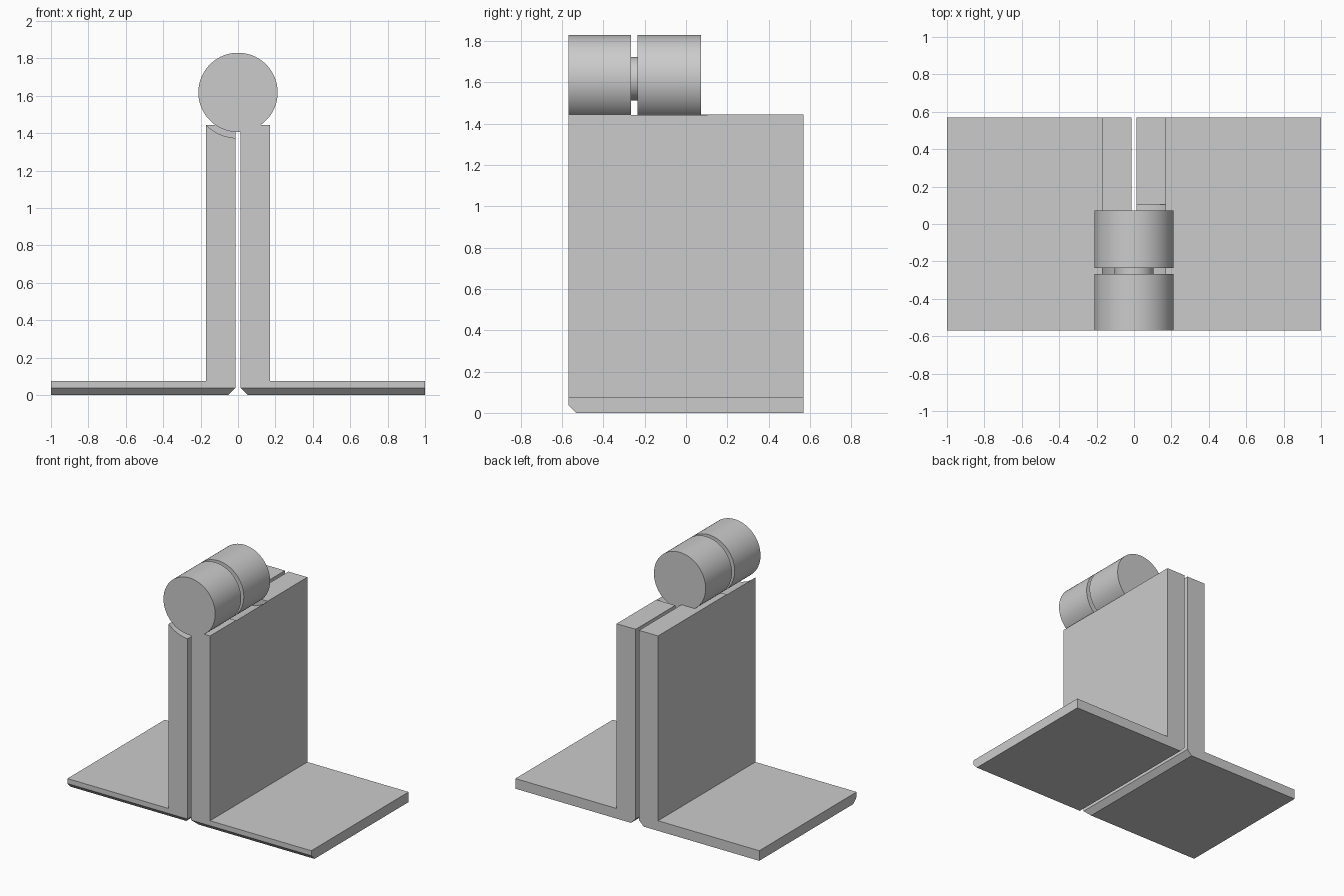
import bpy, bmesh, math
from mathutils import Vector, Matrix

cube = bpy.data.objects.get("Cube")
if cube:
    bpy.data.objects.remove(cube, do_unlink=True)

HALF_DEPTH = 0.57
AXIS_Z = 1.618
BARREL_R = 0.212
GROOVE_R = 0.244
PIN_R = 0.105
CHAMFER = 0.038

grey = bpy.data.materials.new("plain_grey")
grey.use_nodes = True
colour = (0.6, 0.6, 0.6, 1)
grey.diffuse_color = colour
grey.node_tree.nodes["Principled BSDF"].inputs["Base Color"].default_value = colour


def finish(bm, name):
    bmesh.ops.recalc_face_normals(bm, faces=bm.faces)
    mesh = bpy.data.meshes.new(name)
    bm.to_mesh(mesh)
    bm.free()
    mesh.materials.append(grey)
    obj = bpy.data.objects.new(name, mesh)
    bpy.context.collection.objects.link(obj)
    return obj


def rod(name, radius, y0, y1):
    """Cylinder along y on the hinge axis."""
    bm = bmesh.new()
    place = Matrix.Translation((0, (y0 + y1) / 2, AXIS_Z)) @ Matrix.Rotation(math.pi / 2, 4, 'X')
    bmesh.ops.create_cone(bm, cap_ends=True, segments=96, radius1=radius,
                          radius2=radius, depth=y1 - y0, matrix=place)
    return finish(bm, name)


def smooth(obj):
    bpy.ops.object.select_all(action='DESELECT')
    obj.select_set(True)
    bpy.context.view_layer.objects.active = obj
    bpy.ops.object.shade_smooth_by_angle(angle=math.radians(25))


def bracket(name, side, groove_span):
    # L profile with a chamfered inner heel, extruded along y
    profile = [(0.014 + CHAMFER, 0), (1, 0), (1, 0.075), (0.17, 0.075),
               (0.17, 1.445), (0.014, 1.445), (0.014, CHAMFER)]
    bm = bmesh.new()
    face = bm.faces.new([bm.verts.new((side * x, -HALF_DEPTH, z)) for x, z in profile])
    moved = bmesh.ops.extrude_face_region(bm, geom=[face])["geom"]
    bmesh.ops.translate(bm, vec=(0, 2 * HALF_DEPTH, 0),
                        verts=[v for v in moved if isinstance(v, bmesh.types.BMVert)])
    # Chamfer along the front bottom edge
    bmesh.ops.bisect_plane(bm, geom=bm.verts[:] + bm.edges[:] + bm.faces[:],
                           plane_co=Vector((0, -HALF_DEPTH, CHAMFER)),
                           plane_no=Vector((0, -1, -1)), clear_outer=True)
    bmesh.ops.holes_fill(bm, edges=[e for e in bm.edges if e.is_boundary])
    obj = finish(bm, name)
    # Clearance groove below the opposite barrel
    cutter = rod(name + "_groove_cutter", GROOVE_R, *groove_span)
    cutter.hide_render = True
    cut = obj.modifiers.new("groove", 'BOOLEAN')
    cut.operation = 'DIFFERENCE'
    cut.solver = 'EXACT'
    cut.object = cutter
    bpy.context.view_layer.objects.active = obj
    bpy.ops.object.modifier_apply(modifier=cut.name)
    bpy.data.objects.remove(cutter, do_unlink=True)
    smooth(obj)


# Each bracket carries one barrel and is grooved for the other
bracket("left_bracket", 1, (-0.267, 0.105))
bracket("right_bracket", -1, (-0.7, -0.235))

smooth(rod("front_barrel", BARREL_R, -HALF_DEPTH, -0.267))
smooth(rod("rear_barrel", BARREL_R, -0.235, 0.073))
smooth(rod("hinge_pin", PIN_R, -0.275, -0.227))
